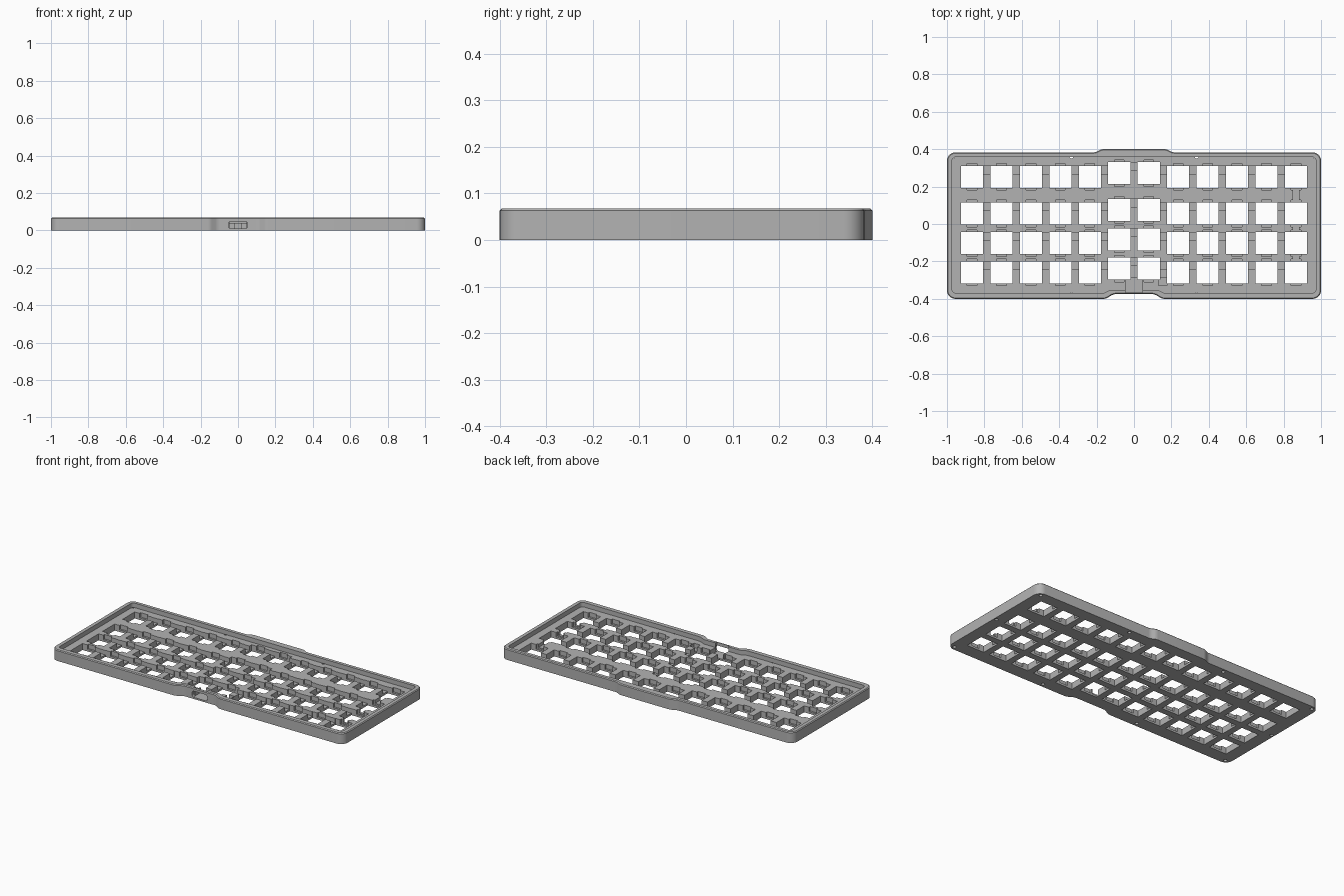
import bpy, bmesh, math
from mathutils import Matrix, Vector

cube = bpy.data.objects.get("Cube")
if cube:
    bpy.data.objects.remove(cube, do_unlink=True)

HEIGHT, FLOOR, TOP = 0.068, 0.04, 0.1
PITCH, HOLE = 0.1575, 0.118
ROWS = (0.252, 0.056, -0.102, -0.259)

grey = bpy.data.materials.new("plain grey")
grey.use_nodes = True
colour = (0.45, 0.45, 0.45, 1)
grey.diffuse_color = colour
grey.node_tree.nodes["Principled BSDF"].inputs["Base Color"].default_value = colour


def make_object(name, bm):
    bmesh.ops.recalc_face_normals(bm, faces=bm.faces)
    mesh = bpy.data.meshes.new(name)
    bm.to_mesh(mesh)
    bm.free()
    mesh.materials.append(grey)
    obj = bpy.data.objects.new(name, mesh)
    bpy.context.collection.objects.link(obj)
    return obj


def slab(name, half, z0, z1, corner, soft, chamfer=0):
    """Extrude a mirrored outline; large outer corners, small inner bends."""
    bm = bmesh.new()
    outline = half + [(-x, y) for x, y in reversed(half)]
    bm.faces.new([bm.verts.new((x, y, z0)) for x, y in outline])
    edge_x = max(x for x, y in half)
    outer = [v for v in bm.verts if abs(v.co.x) > edge_x - 0.001]
    inner = [v for v in bm.verts if v not in outer]
    for verts, size, steps in ((outer, corner, 8), (inner, soft, 4)):
        if verts:
            bmesh.ops.bevel(bm, geom=verts, offset=size, segments=steps,
                            profile=0.5, affect='VERTICES')
    base = bm.faces[:]
    lifted = bmesh.ops.extrude_face_region(bm, geom=base, use_keep_orig=True)["geom"]
    top = [v for v in lifted if isinstance(v, bmesh.types.BMVert)]
    bmesh.ops.translate(bm, verts=top, vec=(0, 0, z1 - z0))
    if chamfer:
        rim = [e for e in bm.edges if all(v.co.z > z1 - 0.001 for v in e.verts)]
        bmesh.ops.bevel(bm, geom=rim, offset=chamfer, segments=1, affect='EDGES')
    return make_object(name, bm)


def boxes(name, limits):
    """Join boxes given as x, y and z limits."""
    bm = bmesh.new()
    for low, high in limits:
        low, high = Vector(low), Vector(high)
        place = Matrix.Translation((low + high) / 2) @ Matrix.Diagonal((high - low).to_4d())
        bmesh.ops.create_cube(bm, size=1, matrix=place)
    return make_object(name, bm)


# Outer body with the rear bulge and the front recess
body = slab("keyboard_case", [
    (0.11, -0.375), (0.15, -0.4), (1, -0.4), (1, 0.383), (0.205, 0.383), (0.175, 0.4),
], 0, HEIGHT, 0.045, 0.012, 0.005)

cutters = []

# Open tray inside the rim
cutters.append(slab("tray_cutter", [
    (0.125, -0.352), (0.16, -0.369), (0.973, -0.369), (0.973, 0.358),
], FLOOR, TOP, 0.02, 0.008))

# Switch openings; the two middle columns sit a little further back
columns = [(i - 5.5) * PITCH for i in range(12)]
centres = [[(x, y + (0.02 if abs(x) < PITCH else 0)) for x in columns] for y in ROWS]
h = HOLE / 2
flat = [c for row in centres for c in row]
cutters.append(boxes("switch_cutter", [
    ((x - h, y - h, -TOP), (x + h, y + h, TOP)) for x, y in flat]))

# Clip recesses in front of and behind each opening
cutters.append(boxes("clip_cutter", [
    ((x - 0.026, y - h - 0.012, 0.0125), (x + 0.026, y + h + 0.012, TOP)) for x, y in flat]))

# Wire channels joining neighbours in a row, and down the last column
channels = []
for row in centres:
    for (xa, ya), (xb, yb) in zip(row, row[1:]):
        y = min(ya, yb)
        channels.append(((xa + h - 0.005, y + 0.016, 0.0125), (xb - h + 0.005, y + h - 0.002, TOP)))
for ya, yb in zip(ROWS, ROWS[1:]):
    x = columns[-1]
    channels.append(((x - 0.016, yb + h - 0.005, 0.02), (x + 0.016, ya - h + 0.005, TOP)))
cutters.append(boxes("channel_cutter", channels))

# Connector pocket and a small side pocket
cutters.append(boxes("pocket_cutter", [
    ((-0.045, -0.366, 0.01), (0.045, -0.285, TOP)),
    ((0.132, -0.33, 0.0125), (0.176, -0.285, TOP))]))

# Rounded connector slot through the front wall
bm = bmesh.new()
bmesh.ops.create_cube(bm, size=1, matrix=Matrix.Translation((0, -0.38, 0.029))
                      @ Matrix.Diagonal((0.104, 0.05, 0.038, 1)))
along = [e for e in bm.edges if abs(e.verts[0].co.y - e.verts[1].co.y) > 0.01]
bmesh.ops.bevel(bm, geom=along, offset=0.013, segments=5, profile=0.5, affect='EDGES')
cutters.append(make_object("slot_cutter", bm))

# Blind screw holes in the underside
spots = [(s * x, y) for s in (-1, 1) for x in (0.968, 0.335) for y in (-0.376, 0.36)]
spots += [(-0.983, 0), (0.983, 0)]
bm = bmesh.new()
for x, y in spots:
    bmesh.ops.create_cone(bm, cap_ends=True, segments=16, radius1=0.01, radius2=0.01,
                          depth=0.08, matrix=Matrix.Translation((x, y, 0)))
cutters.append(make_object("screw_cutter", bm))

# Carve the body, then discard the cutters
for cutter in cutters:
    cutter.hide_render = True
    cut = body.modifiers.new(cutter.name, 'BOOLEAN')
    cut.operation, cut.solver, cut.object = 'DIFFERENCE', 'EXACT', cutter
bpy.context.view_layer.update()
carved = bpy.data.meshes.new_from_object(body.evaluated_get(bpy.context.evaluated_depsgraph_get()))
body.modifiers.clear()
body.data = carved
carved.materials.clear()
carved.materials.append(grey)
for face in carved.polygons:
    face.material_index = 0
for cutter in cutters:
    bpy.data.objects.remove(cutter, do_unlink=True)

bpy.ops.object.select_all(action='DESELECT')
body.select_set(True)
bpy.context.view_layer.objects.active = body
bpy.ops.object.shade_smooth_by_angle(angle=math.radians(30))
